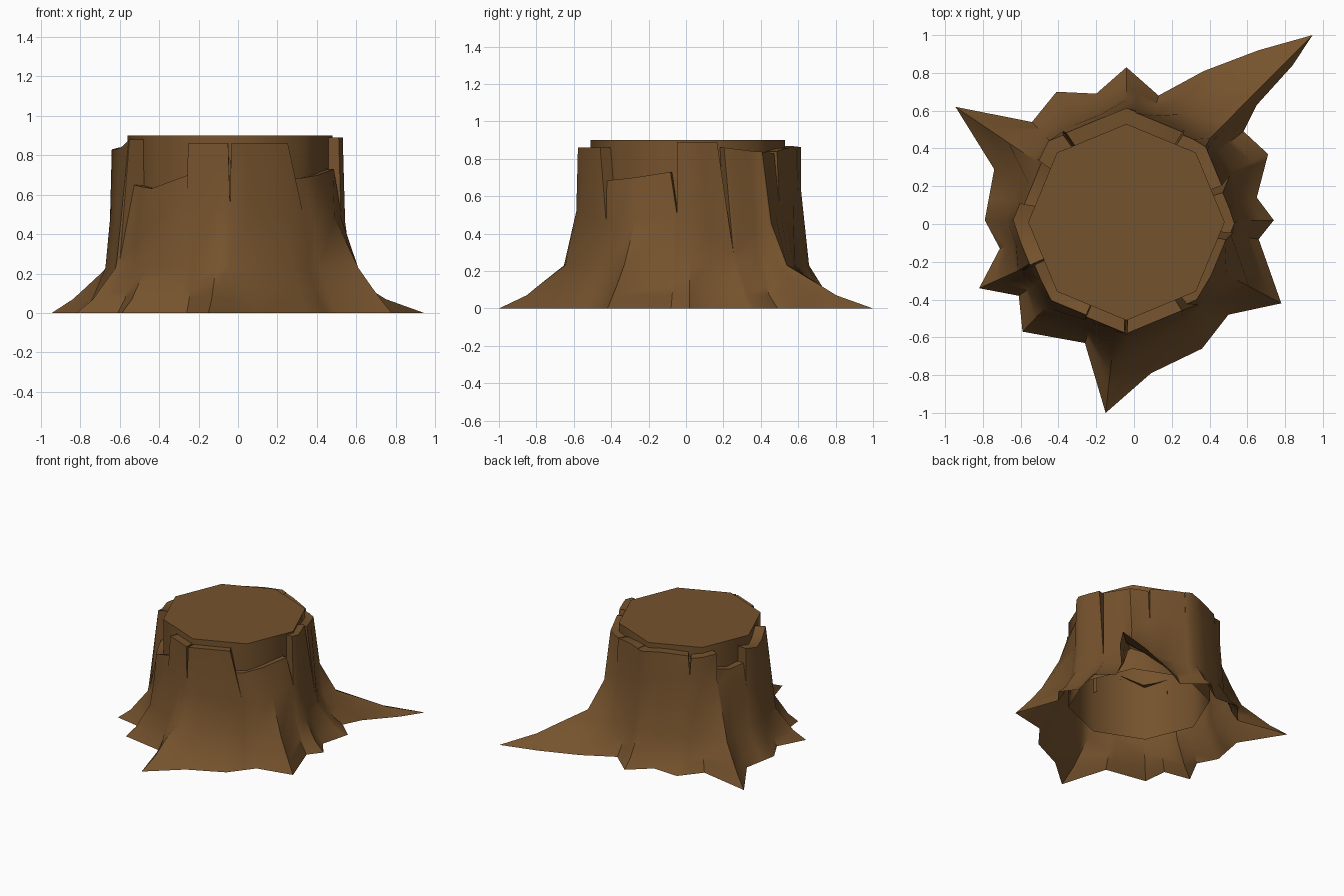
import bpy, bmesh, math
from math import radians, degrees, cos, sin, atan2, hypot

if "Cube" in bpy.data.objects:
    bpy.data.objects.remove(bpy.data.objects["Cube"])

CX, CY = -0.04, 0.01

bark_mat = bpy.data.materials.new("brown_wood")
bark_mat.diffuse_color = (0.178, 0.085, 0.026, 1)
bark_mat.use_nodes = True
bark_mat.node_tree.nodes["Principled BSDF"].inputs["Base Color"].default_value = bark_mat.diffuse_color


def finish(bm, name, angle):
    bmesh.ops.remove_doubles(bm, verts=bm.verts, dist=0.0005)
    bmesh.ops.recalc_face_normals(bm, faces=bm.faces)
    me = bpy.data.meshes.new(name)
    bm.to_mesh(me)
    bm.free()
    me.materials.append(bark_mat)
    ob = bpy.data.objects.new(name, me)
    bpy.context.collection.objects.link(ob)
    bpy.ops.object.select_all(action='DESELECT')
    ob.select_set(True)
    bpy.context.view_layer.objects.active = ob
    bpy.ops.object.shade_smooth_by_angle(angle=radians(angle))


# ground outline with the pointed roots
outline = [(.945, 1), (.84, .84), (.65, .63), (.58, .49), (.71, .37), (.65, .14), (.74, .02),
           (.66, -.08), (.78, -.42), (.5, -.48), (.36, -.66), (.09, -.79), (-.15, -1),
           (-.26, -.63), (-.59, -.57), (-.61, -.38), (-.82, -.34), (-.71, -.13), (-.79, .02),
           (-.74, .29), (-.945, .62), (-.54, .54), (-.41, .70), (-.2, .69), (-.04, .83),
           (.13, .68), (.37, .81), (.66, .92)]
polar = sorted((degrees(atan2(y - CY, x - CX)) % 360, hypot(x - CX, y - CY)) for x, y in outline)
loop = [(a - 360, r) for a, r in polar] + polar + [(a + 360, r) for a, r in polar]


def root_radius(a):
    """Radius of the ground outline on the straight edge crossed at angle a."""
    for (a0, r0), (a1, r1) in zip(loop, loop[1:]):
        if a0 <= a <= a1:
            s0, s1 = sin(radians(a - a0)), sin(radians(a1 - a))
            return r0 * r1 * sin(radians(a1 - a0)) / (r0 * s0 + r1 * s1)


# how far the roots flare at each height, normal and for the steep ridges
THIN = [(0, 1), (.07, .66), (.12, .52), (.23, .20), (.46, .05), (.56, 0), (2, 0)]
STEEP = [(0, 1), (.07, .85), (.12, .74), (.23, .52), (.46, .17), (.65, 0), (2, 0)]
RIDGES = [(334, 22, 1.0), (146, 16, .5)]   # direction, half width, strength


def lookup(table, z):
    for (z0, g0), (z1, g1) in zip(table, table[1:]):
        if z0 <= z <= z1:
            return g0 + (g1 - g0) * (z - z0) / (z1 - z0)


def flare(a, z):
    steep = max(s * max(0, 1 - abs(a % 360 - d) / w) for d, w, s in RIDGES)
    return lookup(THIN, z) * (1 - steep) + lookup(STEEP, z) * steep


def eight_sided(a):
    """Flattens a circle to an octagon with the same corners."""
    return cos(radians(22.5)) / cos(radians(a % 45 - 22.5))


# bark slabs: seam angle, seam height, top start, top end, top heights, radius
slabs = [(24, .30, 21, 57, (.86, .84, .83), .585),
         (58, .55, 58, 85, (.84, .86, .86), .60),
         (85, .62, 85, 124, (.86, .87, .86), .605),
         (125, .72, 126, 145, (.84, .86, .86), .60),
         (145, .60, 145, 170, (.73, .70, .72), .58),
         (170, .55, 170, 204, (.84, .82, .88), .605),
         (205, .27, 205, 246.5, (.65, .63, .70), .58),
         (247, .60, 247, 269, (.86, .86, .86), .59),
         (270, .52, 270.5, 302, (.86, .86, .86), .59),
         (311, .46, 305, 350, (.68, .70, .73), .565),
         (354, .51, 354, 377, (.89, .89, .89), .575)]
BASE_Z = [0, .07, .12, .23]

bm = bmesh.new()
pt = lambda p: bm.verts.new((CX + p[0] * cos(p[1]), CY + p[0] * sin(p[1]), p[2]))
n = len(slabs)
for i, (foot0, zs0, top0, top1, tops, rad) in enumerate(slabs):
    nxt, prv = slabs[(i + 1) % n], slabs[i - 1]
    foot1 = nxt[0] + (360 if i == n - 1 else 0)
    inside = [a for a, _ in loop if foot0 + .8 < a < foot1 - .8]
    us = [0] + [(a - foot0) / (foot1 - foot0) for a in inside] + [1]
    grid = []
    for u in us:
        k = min(int(u * 2), 1)
        top = tops[k] + (tops[k + 1] - tops[k]) * (u * 2 - k)
        seam_z = min(zs0 + (nxt[1] - zs0) * u, top - .02)
        if u in (0, 1):
            other = prv[4][2] if u == 0 else nxt[4][0]
            seam_z = min(zs0 if u == 0 else nxt[1], top - .02, other - .02)
        af = foot0 + (foot1 - foot0) * u
        at = top0 + (top1 - top0) * u
        rf = root_radius(af)
        # neighbouring slabs meet at one radius below the crack
        seam_r = (rad + prv[5]) / 2 if u == 0 else (rad + nxt[5]) / 2 if u == 1 else rad
        col = []
        for z in BASE_Z + [seam_z, top]:
            ang = at if z == top else af
            if z == top:
                base = rad * eight_sided(ang)
            else:
                base = seam_r * (.5 + .5 * eight_sided(ang))
            col.append((base + (rf - base) * flare(af, z), radians(ang), z))
        # lip back to the core
        col.append((.48, col[-1][1], top - .005))
        grid.append(col)
    vs = [[pt(p) for p in c] for c in grid]
    for c0, c1 in zip(vs, vs[1:]):
        for j in range(len(c0) - 1):
            bm.faces.new((c0[j], c1[j], c1[j + 1], c0[j + 1]))
    # crack walls on both sides of the slab
    for c, v in ((grid[0], vs[0]), (grid[-1], vs[-1])):
        low, high = pt((.48, c[4][1], c[4][2] - .01)), pt((.48, c[5][1], c[5][2]))
        bm.faces.new((v[4], v[5], high, low))
finish(bm, "bark_and_roots", 42)

# eight sided heartwood with a flat sawn top, open below
bm = bmesh.new()
rings = [[bm.verts.new((CX + .52 * cos(k * math.pi / 4), CY + .52 * sin(k * math.pi / 4), z))
          for k in range(8)] for z in (.19, .9)]
for k in range(8):
    m = (k + 1) % 8
    bm.faces.new((rings[0][k], rings[0][m], rings[1][m], rings[1][k]))
bm.faces.new(rings[1])
finish(bm, "heartwood", 50)
